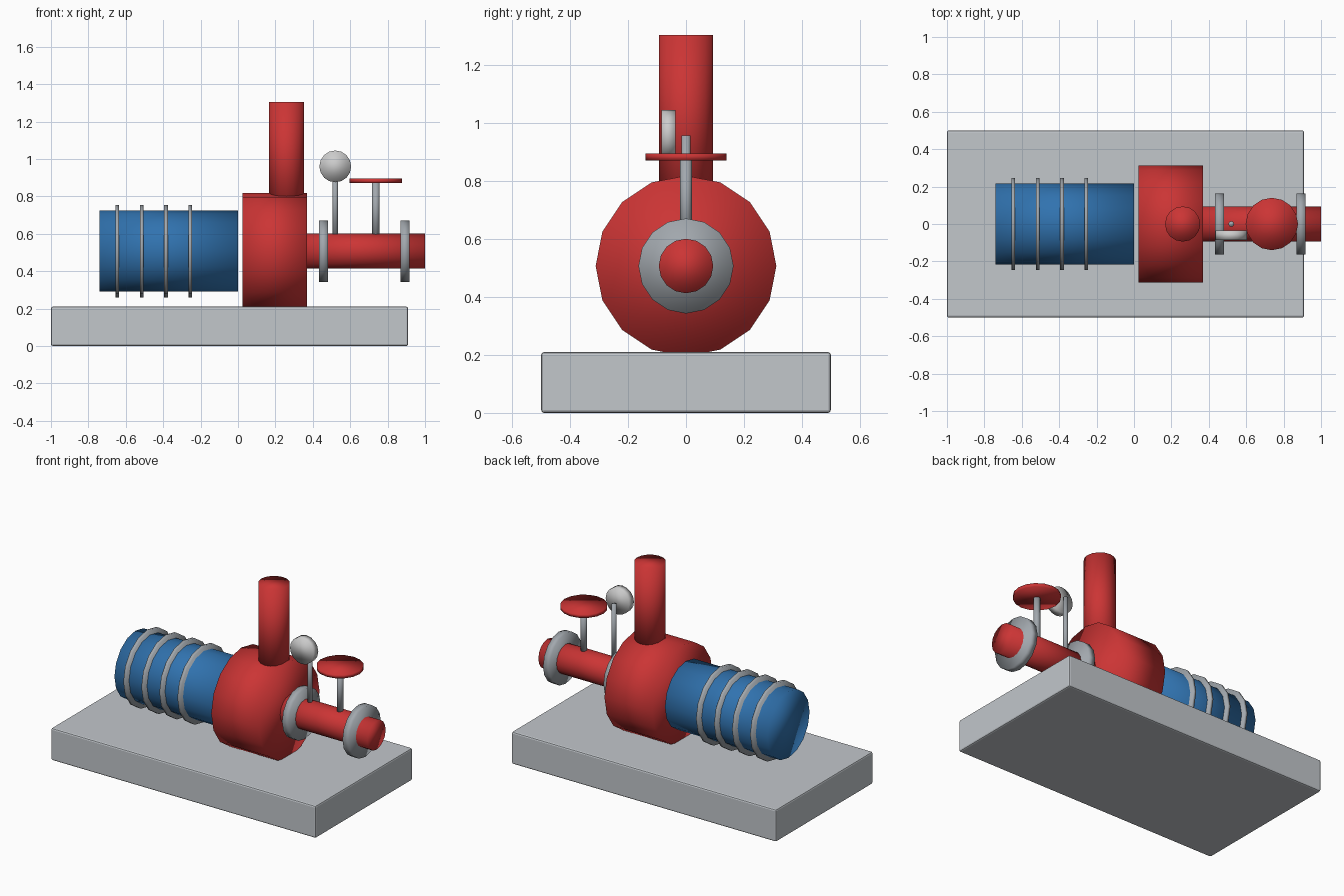
import bpy
from math import pi

default_cube = bpy.data.objects.get("Cube")
if default_cube:
    bpy.data.objects.remove(default_cube, do_unlink=True)


def make_material(name, rgb):
    mat = bpy.data.materials.new(name)
    mat.use_nodes = True
    color = (*rgb, 1.0)
    mat.diffuse_color = color
    mat.node_tree.nodes["Principled BSDF"].inputs["Base Color"].default_value = color
    return mat


RED = make_material("red_paint", (0.6, 0.035, 0.035))
BLUE = make_material("blue_paint", (0.03, 0.17, 0.43))
STEEL = make_material("steel", (0.36, 0.39, 0.42))
CONCRETE = make_material("concrete", (0.54, 0.57, 0.6))
WHITE = make_material("gauge_white", (0.78, 0.78, 0.78))

AXIS_Z = 0.507
ROTATION = {"x": (0, pi / 2, 0), "y": (pi / 2, 0, 0), "z": (0, 0, 0)}


def cylinder(name, axis, start, end, radius, mat, x=0.0, y=0.0, z=AXIS_Z):
    """Round part running from start to end along one axis."""
    center = {"x": x, "y": y, "z": z}
    center[axis] = (start + end) / 2
    bpy.ops.mesh.primitive_cylinder_add(
        vertices=16, radius=radius, depth=end - start,
        location=tuple(center.values()), rotation=ROTATION[axis])
    obj = bpy.context.object
    obj.name = name
    obj.data.materials.append(mat)
    # Caps blend softly into the sides
    bpy.ops.object.shade_smooth()
    return obj


# Base slab with a small edge bevel
bpy.ops.mesh.primitive_cube_add(size=1, location=(-0.045, 0, 0.105))
base = bpy.context.object
base.name = "base_slab"
base.scale = (1.91, 1.0, 0.21)
bpy.ops.object.transform_apply(location=False, rotation=False, scale=True)
base.data.materials.append(CONCRETE)
bevel = base.modifiers.new("edge_bevel", "BEVEL")
bevel.width = 0.01
bevel.segments = 2

# Motor with cooling fins
cylinder("motor_body", "x", -0.74, 0.0, 0.217, BLUE)
for i in range(4):
    fin_x = -0.645 + i * 0.13
    cylinder(f"cooling_fin_{i + 1}", "x", fin_x - 0.01, fin_x + 0.01, 0.247, STEEL)

# Pump casing and upright outlet
cylinder("pump_casing", "x", 0.025, 0.37, 0.312, RED)
cylinder("outlet_pipe", "z", 0.72, 1.305, 0.094, RED, x=0.26)

# Inlet pipe and flanges
cylinder("inlet_pipe", "x", 0.34, 1.0, 0.094, RED)
for name, flange_x in (("inner_flange", 0.457), ("outer_flange", 0.893)):
    cylinder(name, "x", flange_x - 0.024, flange_x + 0.024, 0.164, STEEL)

# Pressure gauge
cylinder("gauge_stem", "z", 0.57, 0.957, 0.015, STEEL, x=0.52)
cylinder("gauge_dial", "y", -0.085, -0.036, 0.085, WHITE, x=0.52, z=0.96)

# Valve stem and handwheel
cylinder("valve_stem", "z", 0.57, 0.885, 0.02, STEEL, x=0.737)
cylinder("valve_handwheel", "z", 0.872, 0.895, 0.14, RED, x=0.737)
